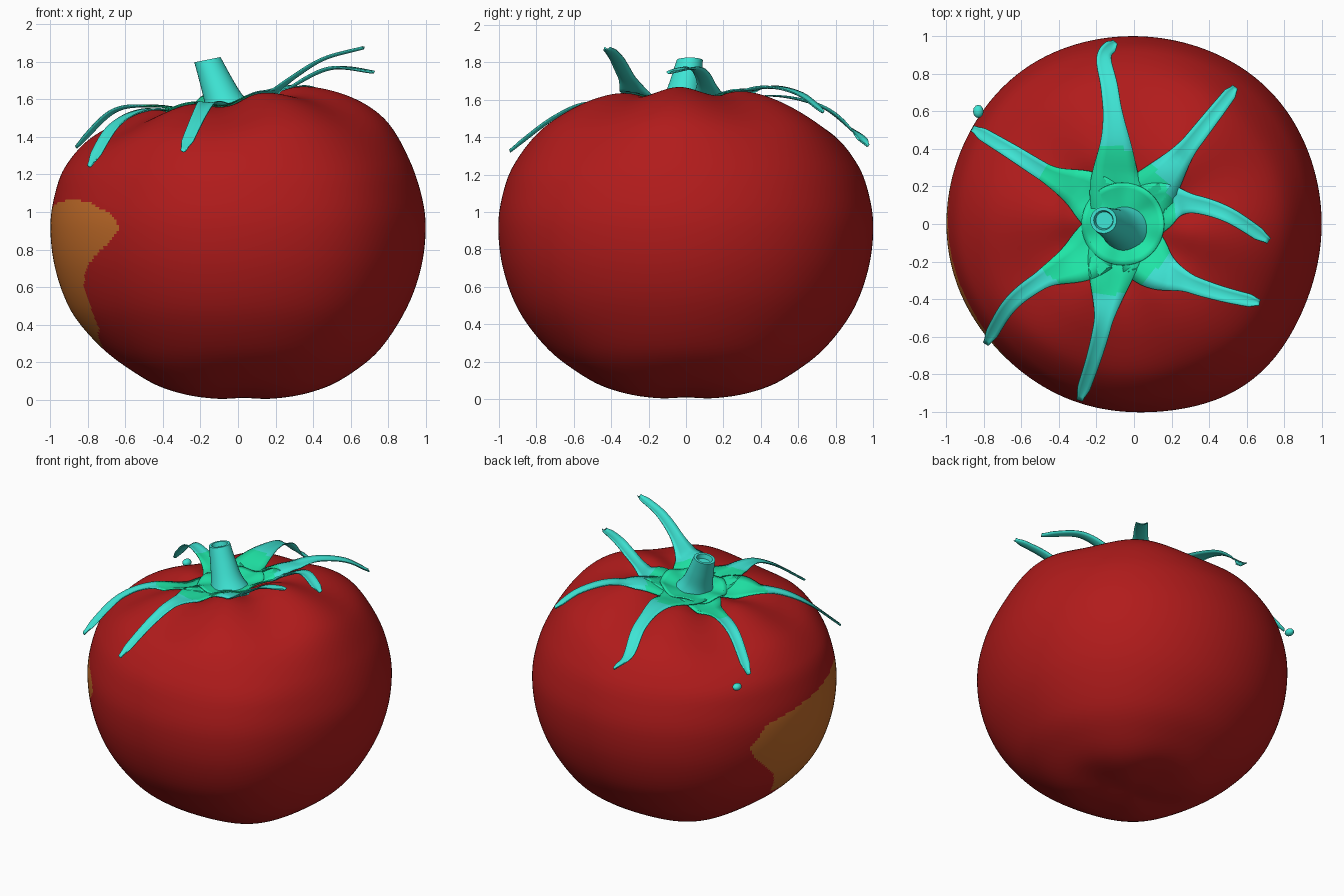
import bpy, bmesh, math
from mathutils import Vector
from mathutils.bvhtree import BVHTree

if "Cube" in bpy.data.objects:
    bpy.data.objects.remove(bpy.data.objects["Cube"])


def material(name, rgb):
    m = bpy.data.materials.new(name)
    m.use_nodes = True
    m.diffuse_color = (*rgb, 1)
    m.node_tree.nodes["Principled BSDF"].inputs["Base Color"].default_value = (*rgb, 1)
    return m


RED = material("ripe red", (0.44, 0.011, 0.011))
BROWN = material("bruise brown", (0.54, 0.15, 0.022))
TEAL = material("turquoise leaf", (0.048, 0.78, 0.66))
GREEN = material("calyx green", (0.014, 0.8, 0.39))


def curve_point(pts, t):
    """Catmull-Rom sample of a list of points, t from 0 to 1."""
    pts = [Vector(p) for p in pts]
    s = min(t, 0.9999) * (len(pts) - 1)
    i = int(s)
    u = s - i
    b, c = pts[i], pts[i + 1]
    a = pts[i - 1] if i else b * 2 - c
    d = pts[i + 2] if i + 2 < len(pts) else c * 2 - b
    return 0.5 * (2 * b + (c - a) * u + (2 * a - 5 * b + 4 * c - d) * u ** 2
                  + (3 * b - a - 3 * c + d) * u ** 3)


def finish(name, bm, mats, rule=None, thickness=0):
    bmesh.ops.recalc_face_normals(bm, faces=bm.faces)
    if rule:
        for f in bm.faces:
            f.material_index = int(rule(f.calc_center_median()))
    mesh = bpy.data.meshes.new(name)
    bm.to_mesh(mesh)
    bm.free()
    ob = bpy.data.objects.new(name, mesh)
    bpy.context.collection.objects.link(ob)
    for m in mats:
        mesh.materials.append(m)
    if thickness:
        mod = ob.modifiers.new("thickness", "SOLIDIFY")
        mod.thickness = thickness
        mod.offset = 0
    bpy.ops.object.select_all(action="DESELECT")
    ob.select_set(True)
    bpy.context.view_layer.objects.active = ob
    bpy.ops.object.shade_smooth_by_angle(angle=math.radians(50))


def loft(bm, rings, closed=True):
    rows = [[bm.verts.new(p) for p in ring] for ring in rings]
    for a, b in zip(rows, rows[1:]):
        n = len(a)
        for j in range(n if closed else n - 1):
            k = (j + 1) % n
            bm.faces.new((a[j], a[k], b[k], b[j]))
    return rows


def smooth(a, b, x):
    x = max(0, min(1, (x - a) / (b - a)))
    return x * x * (3 - 2 * x)


# Fruit body: lobed revolve with a dimpled, tilted top
PROFILE = [(0, 0.01), (0.2, 0.01), (0.42, 0.05), (0.6, 0.15), (0.75, 0.28), (0.89, 0.48),
           (0.97, 0.7), (0.995, 0.92), (0.97, 1.1), (0.91, 1.26), (0.79, 1.42),
           (0.61, 1.53), (0.43, 1.585), (0.28, 1.58), (0.15, 1.55), (0, 1.52)]
SEG, RINGS = 360, 200
# Side bulges as angle in degrees and amount
BULGES = [(306, 0.042), (45, 0.014), (126, 0.012), (225, -0.012)]


def body_point(t, a):
    r, z = curve_point(PROFILE, t)
    top = smooth(1.15, 1.53, z)
    base = smooth(0.5, 0.1, z)
    shoulder = top * smooth(0.05, 0.35, r)
    z += shoulder * (0.06 * math.cos(a) + 0.02 * math.cos(6 * a + 0.6))
    z += 0.01 * base * smooth(0, 0.4, r) * math.cos(4 * a)
    bulge = sum(s * max(0, math.cos(a - math.radians(d))) ** 12 for d, s in BULGES)
    r *= 1.005 + bulge * smooth(0, 0.5, z) * (1 - top)
    shift = 0.03 * base - 0.06 * top * smooth(0.7, 0, r)
    return Vector((r * math.cos(a) + shift, r * math.sin(a), z))


# Bruise outline as angle in degrees and height
BRUISE = [(150, 0.8), (157, 0.95), (176, 1.01), (194, 1.05), (206, 1.07), (216, 1.05),
          (225, 1.0), (229, 0.95), (230, 0.9), (226, 0.84), (218, 0.76), (212, 0.68),
          (209, 0.6), (209, 0.5), (206, 0.38), (190, 0.28), (170, 0.33), (164, 0.52),
          (153, 0.7)]


def in_bruise(p):
    a, z = math.degrees(math.atan2(p.y, p.x)) % 360, p.z
    inside = False
    for (a0, z0), (a1, z1) in zip(BRUISE, BRUISE[1:] + BRUISE[:1]):
        if (z0 > z) != (z1 > z) and a < a0 + (z - z0) / (z1 - z0) * (a1 - a0):
            inside = not inside
    return inside


bm = bmesh.new()
rows = loft(bm, [[body_point(i / RINGS, math.tau * j / SEG) for j in range(SEG)]
                 for i in range(1, RINGS)])
bm.faces.new(rows[0])
bm.faces.new(rows[-1])
bm.normal_update()
surface = BVHTree.FromBMesh(bm)
finish("fruit_body", bm, [RED, BROWN], in_bruise)


def lift(p, gap):
    """Keep a point at least a gap above the fruit."""
    hit = surface.ray_cast(Vector((p.x, p.y, 3)), Vector((0, 0, -1)))[0]
    return Vector((p.x, p.y, max(p.z, hit.z + gap))) if hit else p


def near_stem(p):
    return math.hypot(p.x + 0.18, p.y - 0.02) < 0.4


# Sepals: thin tapering ribbons arching out from the stem
SEPALS = {
    "back": [(-0.1, 0.2, 1.57), (-0.1, 0.45, 1.62), (-0.13, 0.72, 1.56), (-0.16, 0.89, 1.43), (-0.1, 0.97, 1.35)],
    "back_left": [(0.11, 0.19, 1.58), (0.28, 0.4, 1.66), (0.43, 0.59, 1.63), (0.54, 0.73, 1.53)],
    "left": [(0.15, 0.1, 1.58), (0.3, 0.11, 1.67), (0.5, 0.05, 1.76), (0.72, -0.09, 1.74)],
    "front_left": [(0.1, -0.22, 1.58), (0.28, -0.31, 1.7), (0.46, -0.37, 1.81), (0.67, -0.42, 1.87)],
    "front": [(-0.12, -0.25, 1.56), (-0.16, -0.5, 1.58), (-0.21, -0.7, 1.5), (-0.29, -0.94, 1.32)],
    "front_right": [(-0.27, -0.18, 1.53), (-0.48, -0.29, 1.54), (-0.66, -0.43, 1.45), (-0.79, -0.64, 1.24)],
    "back_right": [(-0.25, 0.16, 1.54), (-0.45, 0.26, 1.56), (-0.66, 0.39, 1.53), (-0.86, 0.51, 1.34)],
}
for name, path in SEPALS.items():
    path = [(-0.07, 0, 1.53)] + path
    rings = []
    for i in range(49):
        t = i / 48
        p = curve_point(path, t)
        d = curve_point(path, min(1, t + 0.02)) - curve_point(path, max(0, t - 0.02))
        side = Vector((-d.y, d.x, 0)).normalized()
        w = 0.08 * (1 - smooth(0.15, 0.55, t)) + 0.066 - 0.034 * t
        w *= 1 - 0.5 * smooth(0.93, 1, t)
        curl = 0.012 * smooth(0.3, 0.6, t)
        rings.append([lift(p + side * w * s + Vector((0, 0, curl * s * s)), 0.012)
                      for s in (-1, -0.5, 0, 0.5, 1)])
    bm = bmesh.new()
    loft(bm, rings, closed=False)
    finish("sepal_" + name, bm, [TEAL, GREEN], near_stem, 0.006)

# Calyx: shallow collar joining the sepals around the stem
bm = bmesh.new()
collar = []
for i in range(1, 9):
    ring = []
    for j in range(84):
        a = math.tau * j / 84
        r = 0.22 * i / 8
        z = 1.535 + (0.15 + 0.15 * math.cos(a)) * r
        ring.append(lift(Vector((-0.06 + r * math.cos(a), r * math.sin(a), z)), 0.02))
    collar.append(ring)
rows = loft(bm, collar)
bm.faces.new(rows[0])
finish("calyx_collar", bm, [GREEN], None, 0.006)

# Stem: leaning tapered stalk with a hollow cut end
STEM = [(-0.04, -0.03, 1.53, 0.13), (-0.08, -0.02, 1.61, 0.1),
        (-0.122, 0, 1.71, 0.083), (-0.163, 0.02, 1.812, 0.07)]
rings = []
for i in range(17):
    x, y, z, r = curve_point(STEM, i / 16)
    rings.append((Vector((x, y, z)), r))
tip = rings[-1][0]
rings += [(tip, 0.052), (tip - Vector((-0.005, 0, 0.03)), 0.045)]
bm = bmesh.new()
lean = 0.2
rows = loft(bm, [[c + Vector((r * math.cos(a), r * math.sin(a), r * math.cos(a) * lean))
                  for a in (math.tau * j / 32 for j in range(32))] for c, r in rings])
bm.faces.new(rows[0])
bm.faces.new(rows[-1])
finish("stem", bm, [TEAL])

# Loose leaf fragment beside the back right sepal
bm = bmesh.new()
bmesh.ops.create_uvsphere(bm, u_segments=12, v_segments=8, radius=0.035)
bmesh.ops.scale(bm, vec=(0.8, 1, 0.7), verts=bm.verts)
bmesh.ops.translate(bm, vec=(-0.83, 0.6, 1.28), verts=bm.verts)
finish("leaf_fragment", bm, [TEAL])
